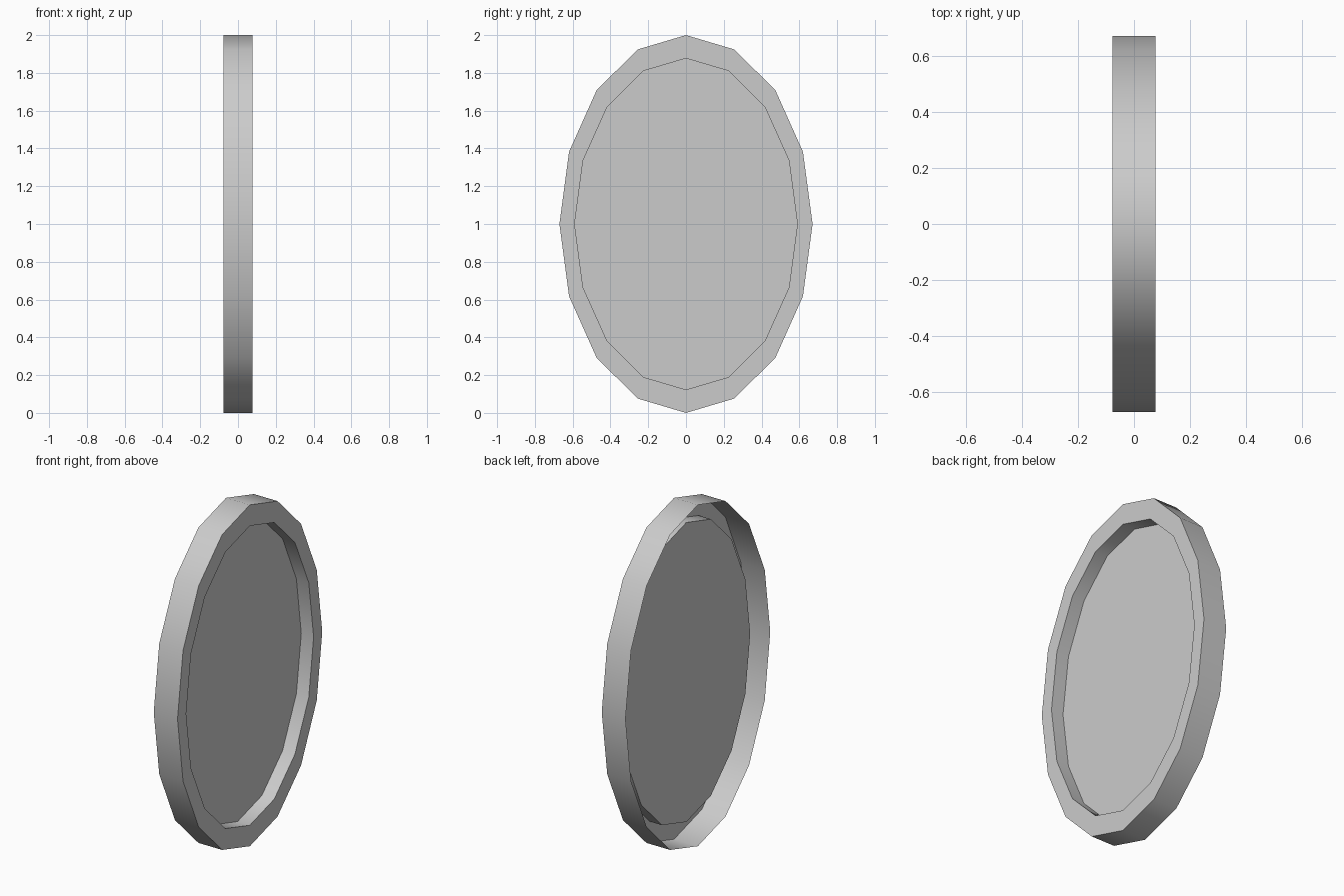
import bpy, bmesh, math

if "Cube" in bpy.data.objects:
    bpy.data.objects.remove(bpy.data.objects["Cube"])

SIDES = 16
FRONT, PANEL, BACK = 0.077, -0.003, -0.077
OUTER = (0.67, 1.0)
INNER = (0.59, 0.877)


def ellipse(bm, x, radii):
    """Ring of vertices in the YZ plane, starting at the top."""
    ring = []
    for i in range(SIDES):
        a = 2 * math.pi * i / SIDES
        ring.append(bm.verts.new((x, -radii[0] * math.sin(a), 1 + radii[1] * math.cos(a))))
    return ring


def finish(bm, name):
    mesh = bpy.data.meshes.new(name)
    bm.to_mesh(mesh)
    bm.free()
    obj = bpy.data.objects.new(name, mesh)
    bpy.context.collection.objects.link(obj)
    bpy.ops.object.select_all(action='DESELECT')
    obj.select_set(True)
    bpy.context.view_layer.objects.active = obj
    bpy.ops.object.shade_smooth_by_angle(angle=math.radians(40))
    return obj


# Frame: outer wall, front rim and recess wall, open at the back
bm = bmesh.new()
rings = [ellipse(bm, x, r) for x, r in
         ((BACK, OUTER), (FRONT, OUTER), (FRONT, INNER), (PANEL, INNER))]
for a, b in zip(rings, rings[1:]):
    for i in range(SIDES):
        j = (i + 1) % SIDES
        bm.faces.new((a[i], b[i], b[j], a[j]))
bm.normal_update()
# Keep the front rim facing +x and the walls consistent with it
if bm.faces[:] and sum(f.normal.x for f in bm.faces) < 0:
    bmesh.ops.reverse_faces(bm, faces=bm.faces[:])
finish(bm, "mirror_frame")

# Flat mirror panel set into the frame
bm = bmesh.new()
face = bm.faces.new(ellipse(bm, PANEL, INNER))
face.normal_update()
if face.normal.x < 0:
    face.normal_flip()
finish(bm, "mirror_glass")
